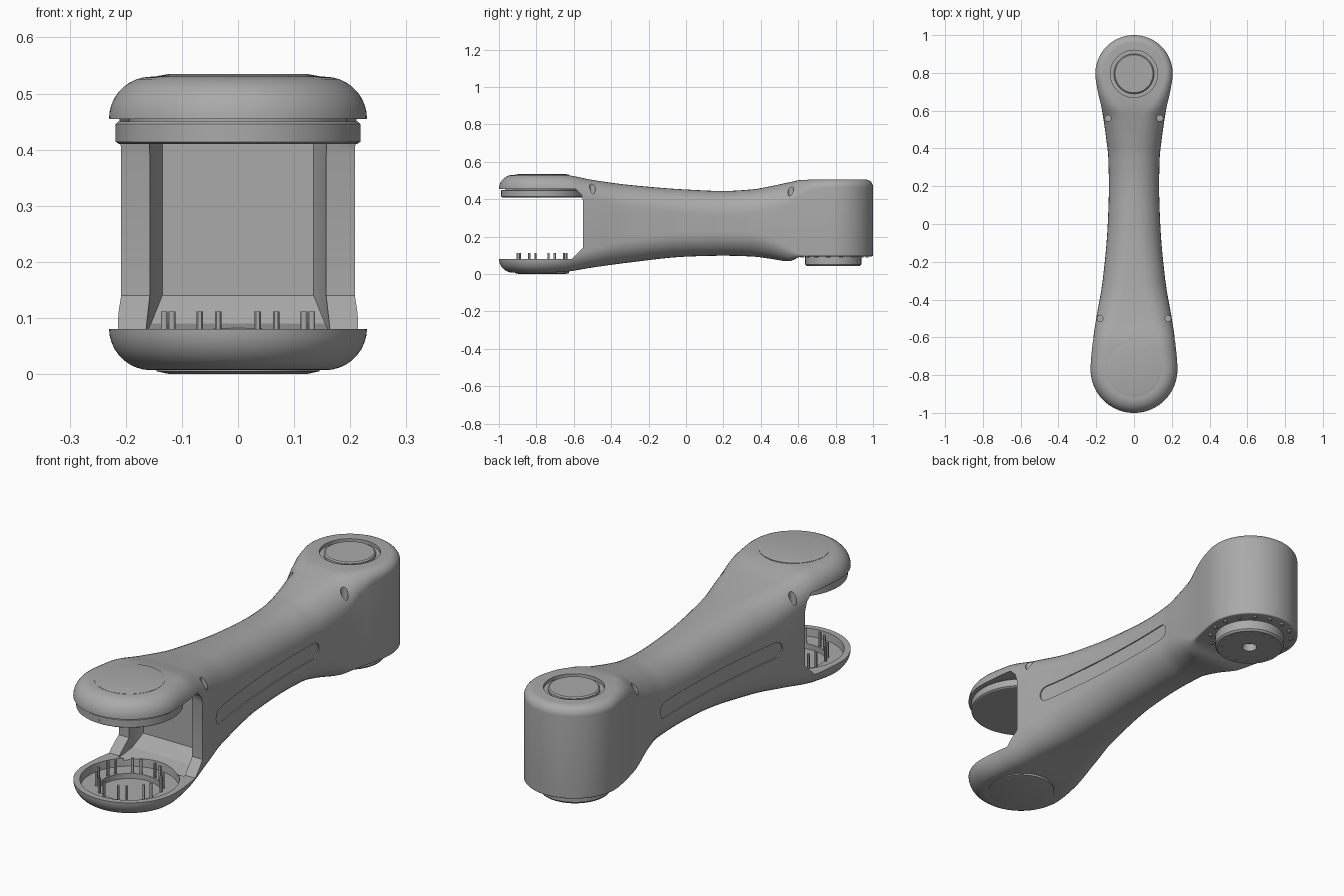
import bpy, bmesh, math
from mathutils import Vector

cube = bpy.data.objects.get("Cube")
if cube:
    bpy.data.objects.remove(cube, do_unlink=True)

grey = bpy.data.materials.new("mid grey")
grey.use_nodes = True
grey.diffuse_color = (0.4, 0.4, 0.4, 1)
grey.node_tree.nodes["Principled BSDF"].inputs["Base Color"].default_value = (0.4, 0.4, 0.4, 1)

FORK_Y, FORK_R = -0.77, 0.23
HUB_Y, HUB_R = 0.795, 0.205


def make(name, bm):
    bmesh.ops.recalc_face_normals(bm, faces=bm.faces)
    mesh = bpy.data.meshes.new(name)
    bm.to_mesh(mesh)
    bm.free()
    mesh.materials.append(grey)
    ob = bpy.data.objects.new(name, mesh)
    bpy.context.collection.objects.link(ob)
    return ob


def activate(ob):
    bpy.ops.object.select_all(action='DESELECT')
    ob.select_set(True)
    bpy.context.view_layer.objects.active = ob


def smooth(ob, angle=30):
    activate(ob)
    bpy.ops.object.shade_smooth_by_angle(angle=math.radians(angle))


def rings_to_mesh(name, rings):
    """Bridge equal closed rings and cap both ends."""
    bm = bmesh.new()
    rows = [[bm.verts.new(p) for p in ring] for ring in rings]
    n = len(rows[0])
    for a, b in zip(rows, rows[1:]):
        for i in range(n):
            bm.faces.new((a[i], a[(i + 1) % n], b[(i + 1) % n], b[i]))
    bm.faces.new(rows[0])
    bm.faces.new(rows[-1])
    return make(name, bm)


def lathe(name, profile, x, y, sides=64):
    """Turn (radius, height) points about a vertical axis."""
    turn = [math.tau * i / sides for i in range(sides)]
    ob = rings_to_mesh(name, [[(x + r * math.cos(a), y + r * math.sin(a), z) for a in turn]
                              for r, z in profile])
    smooth(ob)
    return ob


def drum(name, r, z0, z1, x, y, sides=64):
    return lathe(name, [(r, z0), (r, z1)], x, y, sides)


def cut(target, cutter):
    cutter.hide_render = True
    mod = target.modifiers.new("cut", 'BOOLEAN')
    mod.operation = 'DIFFERENCE'
    mod.solver = 'EXACT'
    mod.object = cutter
    activate(target)
    bpy.ops.object.modifier_apply(modifier=mod.name)
    bpy.data.objects.remove(cutter, do_unlink=True)


# Stations along the arm: y, half width, top, bottom, top rounding, bottom rounding
STATIONS = [
    (-0.77, 0.23, 0.53, 0.007, 0.075, 0.075),
    (-0.65, 0.222, 0.529, 0.012, 0.085, 0.085),
    (-0.5, 0.2, 0.503, 0.035, 0.1, 0.1),
    (-0.3, 0.166, 0.476, 0.062, 0.12, 0.12),
    (0, 0.139, 0.452, 0.093, 0.125, 0.125),
    (0.2, 0.133, 0.444, 0.098, 0.125, 0.125),
    (0.35, 0.136, 0.452, 0.094, 0.125, 0.125),
    (0.45, 0.147, 0.469, 0.082, 0.125, 0.11),
    (0.55, 0.161, 0.49, 0.068, 0.12, 0.07),
    (0.62, 0.173, 0.503, 0.094, 0.08, 0.01),
    (0.7, 0.191, 0.505, 0.095, 0.05, 0.006),
    (HUB_Y, HUB_R, 0.505, 0.095, 0.04, 0.006),
]


def station(y):
    """Smoothly interpolated width, top, bottom and roundings at y."""
    y = min(max(y, STATIONS[0][0]), STATIONS[-1][0])
    k = max(i for i in range(len(STATIONS) - 1) if STATIONS[i][0] <= y)
    a, b = STATIONS[k], STATIONS[k + 1]
    h = b[0] - a[0]
    t = (y - a[0]) / h

    def slope(i, c):
        if i in (0, len(STATIONS) - 1):
            return 0
        p, q, r = STATIONS[i - 1:i + 2]
        s0, s1 = (q[c] - p[c]) / (q[0] - p[0]), (r[c] - q[c]) / (r[0] - q[0])
        return 0 if s0 * s1 <= 0 else 2 * s0 * s1 / (s0 + s1)

    return [a[c] + (b[c] - a[c]) * t * t * (3 - 2 * t)
            + h * t * (1 - t) * ((1 - t) * slope(k, c) - t * slope(k + 1, c))
            for c in range(1, 6)]


# Plan outline of the right half, from front tip to back tip
ARC, RUN, ROUND = 24, 70, 9
half = [(FORK_R * math.sin(a), FORK_Y - FORK_R * math.cos(a))
        for a in (math.pi / 2 * i / ARC for i in range(ARC))]
for i in range(RUN + 1):
    y = FORK_Y + (HUB_Y - FORK_Y) * i / RUN
    half.append((station(y)[0], y))
half += [(HUB_R * math.cos(a), HUB_Y + HUB_R * math.sin(a))
         for a in (math.pi / 2 * i / ARC for i in range(1, ARC + 1))]
half[-1] = (0, HUB_Y + HUB_R)
last = len(half) - 1
outline = half + [(-x, y) for x, y in half[last - 1:0:-1]]
count = len(outline)

# Arm body: outline stacked in layers, rounded at the lower and upper edge
layers = [(0, math.pi / 2 * (1 - i / ROUND)) for i in range(ROUND + 1)]
layers += [(1, math.pi / 2 * i / ROUND) for i in range(ROUND + 1)]
bm = bmesh.new()
rows = []
for upper, ang in layers:
    row = []
    for i, (x, y) in enumerate(outline):
        d = Vector(outline[(i + 1) % count]) - Vector(outline[i - 1])
        normal = Vector((d.y, -d.x)).normalized()
        w, top, low, rt, rb = station(y)
        r = rt if upper else rb
        inset = r * (1 - math.cos(ang))
        px, py = x - normal.x * inset, y - normal.y * inset
        w, top, low, rt, rb = station(py)
        z = top - r * (1 - math.sin(ang)) if upper else low + r * (1 - math.sin(ang))
        row.append(bm.verts.new((px, py, z)))
    rows.append(row)
for a, b in zip(rows, rows[1:]):
    for i in range(count):
        j = (i + 1) % count
        bm.faces.new((a[i], a[j], b[j], b[i]))
for row in (rows[0], rows[-1]):
    for i in range(last):
        ring = [row[i], row[i + 1], row[-i - 1], row[-i]]
        bm.faces.new(list(dict.fromkeys(ring)))
body = make("arm_body", bm)

# Fork slot with chamfered inner corners
slot = [(-1.1, 0.08), (-0.61, 0.08), (-0.55, 0.14), (-0.55, 0.39),
        (-0.56, 0.425), (-0.59, 0.455), (-1.1, 0.455)]
cut(body, rings_to_mesh("slot_cutter", [[(x, y, z) for y, z in slot] for x in (-0.4, 0.4)]))

# Tapered recess in the slot's back wall
cut(body, rings_to_mesh("recess_cutter", [
    [(-w, y, z0), (w, y, z0), (w, y, z1), (-w, y, z1)]
    for w, y, z0, z1 in ((0.165, -0.62, 0.07, 0.42), (0.155, -0.53, 0.09, 0.42),
                         (0.135, -0.48, 0.14, 0.41))]))

# Hollow lower cup
cut(body, lathe("cup_cutter", [(0.13, 0.022), (0.13, 0.045), (0.2, 0.0451), (0.205, 0.1)],
                0, FORK_Y))

# Ring groove in the hub top
cut(body, drum("hub_groove_cutter", 0.125, 0.49, 0.6, 0, HUB_Y))

for side in (-1, 1):
    # Screw wells
    cut(body, drum("well_cutter", 0.016, 0.34, 0.6, side * 0.137, 0.56, 24))
    cut(body, drum("well_cutter", 0.016, 0.40, 0.6, side * 0.18, -0.5, 24))
    # Shallow side channel with round ends
    rings = []
    y0, y1, h, steps = -0.42, 0.38, 0.035, 48
    for i in range(steps + 1):
        y = (y0 + y1) / 2 - (y1 - y0) / 2 * math.cos(math.pi * i / steps)
        e = max(0, h - min(y - y0, y1 - y))
        dz = max(0.003, math.sqrt(max(0, h * h - e * e)))
        w = station(y)[0]
        rings.append([(side * (w + dx), y, 0.265 + s) for dx, s in
                      ((-0.005, -dz), (0.03, -dz), (0.03, dz), (-0.005, dz))])
    cut(body, rings_to_mesh("channel_cutter", rings))
smooth(body)

# Fork cover discs, upper and lower
lathe("fork_top_cover", [(0.145, 0.515), (0.145, 0.531), (0.122, 0.535)], 0, FORK_Y)
lathe("fork_bottom_cover", [(0.145, 0.02), (0.145, 0.005), (0.122, 0)], 0, FORK_Y)

# Upper fork bearing plate and spacer
drum("bearing_spacer", 0.195, 0.44, 0.46, 0, FORK_Y)
lathe("bearing_plate", [(0.212, 0.41), (0.218, 0.414), (0.218, 0.446), (0.214, 0.45)], 0, FORK_Y)
screw = drum("plate_set_screw", 0.006, -0.002, 0.002, 0, 0, 16)
screw.rotation_euler.x = math.pi / 2
screw.location = (0, FORK_Y - 0.218, 0.425)

# Pins standing in the lower cup
for quarter in range(4):
    for deg in (15, 30, 60, 75):
        a = math.radians(deg + 90 * quarter)
        drum("cup_pin", 0.006, 0.03, 0.112, 0.136 * math.cos(a),
             FORK_Y + 0.136 * math.sin(a), 12)

# Hub cap inside its groove
lathe("hub_cap", [(0.106, 0.48), (0.106, 0.5), (0.1, 0.505)], 0, HUB_Y)

# Output flange with centre bore
flange = lathe("output_flange", [(0.15, 0.11), (0.15, 0.052), (0.143, 0.044)], 0, 0.787)
cut(flange, drum("bore_cutter", 0.032, 0, 0.08, 0, 0.787, 32))
smooth(flange)

# Bolt circles on the flange and hub base
for i in range(16):
    a = math.tau * (i + 0.5) / 16
    drum("flange_bolt", 0.005, 0.042, 0.05, 0.125 * math.cos(a), 0.787 + 0.125 * math.sin(a), 10)
    drum("hub_bolt", 0.009, 0.088, 0.1, 0.176 * math.cos(a), HUB_Y + 0.176 * math.sin(a), 12)
